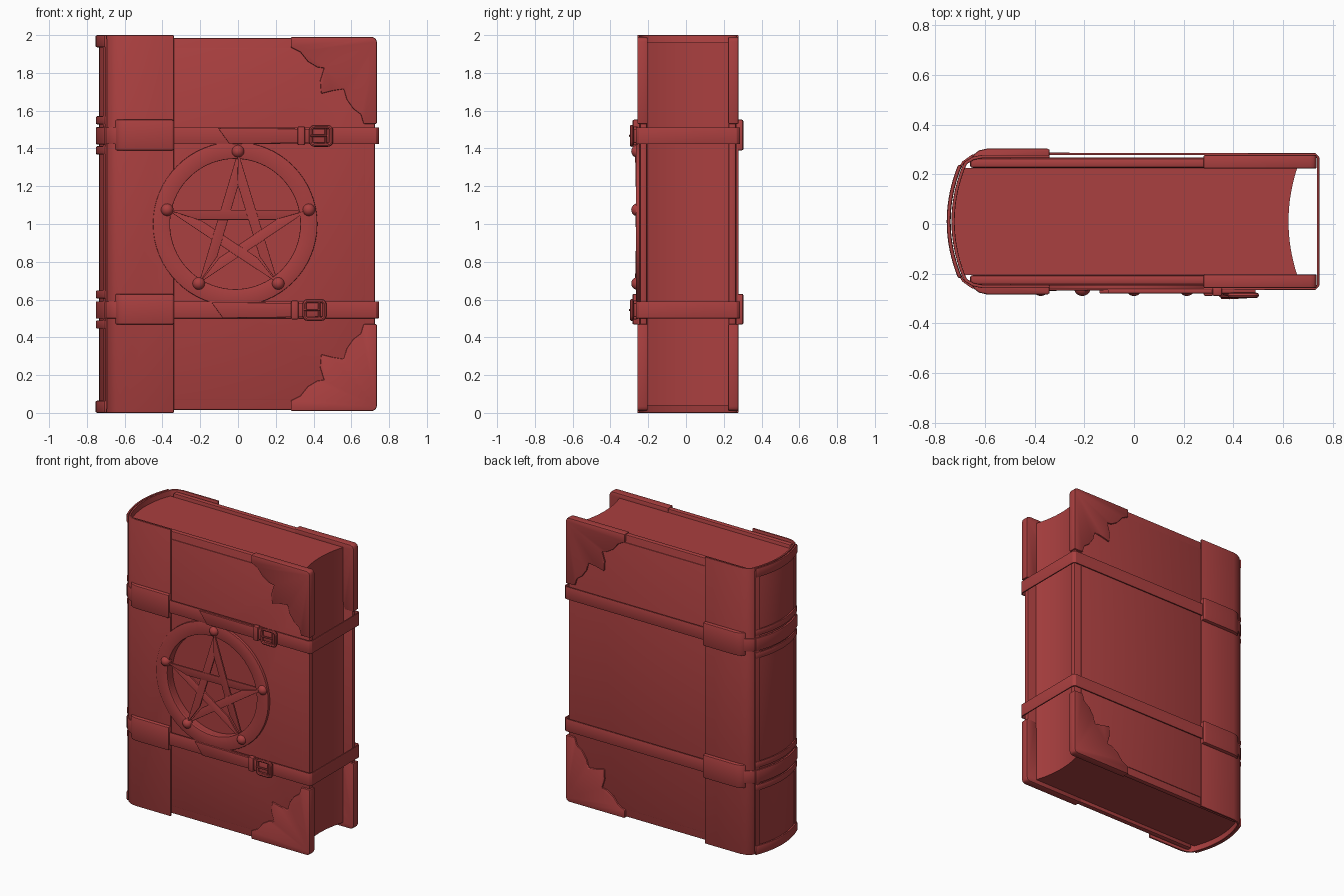
import bpy, bmesh, math
from mathutils import Vector

if "Cube" in bpy.data.objects:
    bpy.data.objects.remove(bpy.data.objects["Cube"])

YC = 0.01                      # middle of the book thickness
red = bpy.data.materials.new("red_leather")
red.diffuse_color = (0.4, 0.05, 0.05, 1)
red.use_nodes = True
red.node_tree.nodes["Principled BSDF"].inputs["Base Color"].default_value = red.diffuse_color


def place(u, v, d, axis):
    return (u, v, d) if axis == 'z' else (u, d, v)


def finish(name, bm, bevel=0, segs=2):
    bmesh.ops.recalc_face_normals(bm, faces=bm.faces)
    me = bpy.data.meshes.new(name)
    bm.to_mesh(me)
    bm.free()
    ob = bpy.data.objects.new(name, me)
    bpy.context.collection.objects.link(ob)
    me.materials.append(red)
    if bevel:
        m = ob.modifiers.new("bevel", 'BEVEL')
        m.width, m.segments, m.limit_method = bevel, segs, 'ANGLE'
        m.angle_limit = math.radians(40)
    return ob


def prism(name, pts, d0, d1, axis, bevel=0, segs=2):
    """Flat outline extruded along one axis."""
    bm = bmesh.new()
    a = [bm.verts.new(place(u, v, d0, axis)) for u, v in pts]
    b = [bm.verts.new(place(u, v, d1, axis)) for u, v in pts]
    bm.faces.new(a)
    bm.faces.new(b)
    for i in range(len(a)):
        j = (i + 1) % len(a)
        bm.faces.new((a[i], a[j], b[j], b[i]))
    return finish(name, bm, bevel, segs)


def ribbon(name, pts, t, d0, d1, axis='z', closed=False, bevel=0):
    """Path thickened by t to its left and extruded along one axis."""
    P = [Vector(p) for p in pts]
    n = len(P)
    bm = bmesh.new()
    rows = []
    for i, p in enumerate(P):
        prev = P[i - 1] if (i or closed) else None
        nxt = P[(i + 1) % n] if (i < n - 1 or closed) else None
        ds = [(p - prev).normalized() if prev else None, (nxt - p).normalized() if nxt else None]
        ns = [Vector((-d.y, d.x)) for d in ds if d]
        n1, n2 = ns[0], ns[-1]
        o = p + (n1 + n2) / (1 + n1.dot(n2)) * t
        rows.append([bm.verts.new(place(q.x, q.y, d, axis))
                     for q, d in ((p, d0), (p, d1), (o, d1), (o, d0))])
    for i in range(n if closed else n - 1):
        a, b = rows[i], rows[(i + 1) % n]
        for k in range(4):
            bm.faces.new((a[k], a[(k + 1) % 4], b[(k + 1) % 4], b[k]))
    if not closed:
        bm.faces.new(rows[0])
        bm.faces.new(rows[-1])
    return finish(name, bm, bevel)


def rect(x0, x1, z0, z1):
    return [(x0, z0), (x1, z0), (x1, z1), (x0, z1)]


def arc(w, x, k=0.9, n=16, lo=-1):
    """Shallow spine curve from lo*w to w."""
    return [(x + k * s * s, YC + s) for s in (w * (lo + (1 - lo) * i / n) for i in range(n + 1))]


def circle(r, n=64):
    return [(-0.015 + r * math.cos(i * math.tau / n), 1 + r * math.sin(i * math.tau / n)) for i in range(n)]


# page block with concave fore edge and rounded back
fore = [(x, y) for x, y in reversed(arc(0.215, 0.622, 0.75))]
prism("page_block", arc(0.215, -0.722) + fore, 0.04, 1.96, 'z')

# leather spine wrapping onto both boards
shoulder = [(-0.34, 0.255), (-0.61, 0.255), (-0.645, 0.248), (-0.672, 0.232)]
front_half = [(x, YC - y) for x, y in shoulder]
back_half = [(x, YC + y) for x, y in reversed(shoulder)]
leather = ribbon("spine_leather", front_half + arc(0.21, -0.722) + back_half, 0.013, 0, 2, bevel=0.004)

# boards with raised panel and shaped corner guards
corner = [(0.28, 1.99), (0.28, 1.935), (0.33, 1.91), (0.37, 1.86), (0.42, 1.83), (0.455, 1.825),
          (0.435, 1.76), (0.44, 1.69), (0.50, 1.705), (0.56, 1.715), (0.575, 1.66), (0.61, 1.61),
          (0.65, 1.58), (0.665, 1.53), (0.735, 1.53), (0.735, 1.965), (0.728, 1.983), (0.71, 1.99)]
cut_list = [leather]
for side, s in (("front", -1), ("back", 1)):
    board = prism(side + "_board", rect(-0.66, 0.725, 0.015, 1.985), YC + s * 0.216, YC + s * 0.254, 'y', 0.01)
    panel = prism(side + "_panel", rect(-0.5, 0.67, 0.07, 1.93), YC + s * 0.24, YC + s * 0.258, 'y', 0.003)
    if s < 0:
        cut_list += [board, panel]
    for end in ("upper", "lower"):
        pts = corner if end == "upper" else [(x, 2 - z) for x, z in corner]
        prism(f"{side}_{end}_corner", pts, YC + s * 0.213, YC + s * 0.268, 'y', 0.006)

# round window cut through the front cover
cutter = prism("window_cutter", circle(0.345), -0.4, -0.207, 'y')
cutter.hide_render = True
for ob in cut_list:
    m = ob.modifiers.new("window", 'BOOLEAN')
    m.operation, m.object, m.solver = 'DIFFERENCE', cutter, 'EXACT'

# medallion ring, interlaced star and studs
ribbon("medallion_ring", circle(0.345), -0.09, -0.266, -0.235, 'y', True, 0.004)
tips = [Vector(p) for p in ((0, 1.385), (0.375, 1.075), (0.213, 0.685), (-0.208, 0.685), (-0.375, 1.075))]
mid = Vector((0, 0.98))
for i in range(5):
    a, b = tips[i], tips[(i + 2) % 5]
    d = (b - a).normalized()
    nrm = Vector((-d.y, d.x))
    if nrm.dot(mid - a) < 0:
        nrm = -nrm
    a2, b2 = a + d * 0.165 + nrm * 0.053, b - d * 0.165 + nrm * 0.053
    bar = prism("star_bar", [a, b, b2, a2], -0.262, -0.25, 'y', 0.002)
    # tilt each bar slightly so that it passes over one neighbour and under the other
    for v in bar.data.vertices:
        v.co.y += 0.008 * (Vector((v.co.x, v.co.z)) - (a + b) / 2).dot(d) / 0.37
    bpy.ops.mesh.primitive_uv_sphere_add(segments=20, ring_count=12, radius=0.034,
                                         location=(a.x, -0.256, a.y))
    stud = bpy.context.object
    stud.name = "star_stud"
    stud.data.materials.append(red)

# raised spine edges
spine = arc(0.225, -0.738)
for z0, z1 in ((0, 0.065), (1.935, 2)):
    ribbon("spine_end_band", spine, 0.016, z0, z1, bevel=0.008)
for part in (arc(0.225, -0.738, n=4, lo=0.84), [(x, 2 * YC - y) for x, y in reversed(arc(0.225, -0.738, n=4, lo=0.84))]):
    ribbon("spine_panel_frame", part, 0.01, 0.02, 1.98, bevel=0.004)


def tube(name, pts, cyclic, r):
    cu = bpy.data.curves.new(name, 'CURVE')
    cu.dimensions, cu.bevel_depth, cu.bevel_resolution = '3D', r, 2
    cu.use_fill_caps = True
    sp = cu.splines.new('POLY')
    sp.points.add(len(pts) - 1)
    for p, q in zip(sp.points, pts):
        p.co = (*q, 1)
    sp.use_cyclic_u = cyclic
    ob = bpy.data.objects.new(name, cu)
    bpy.context.collection.objects.link(ob)
    cu.materials.append(red)


# straps with spine ribs, side patches, tails and buckles
side = [(0.737, 0.255), (0.727, 0.266), (-0.34, 0.268), (-0.61, 0.268), (-0.65, 0.26), (-0.685, 0.235)]
loop = [(x, YC - y) for x, y in side] + arc(0.21, -0.738) + [(x, YC + y) for x, y in reversed(side)]
for label, zc, bx in (("upper", 1.467, 0), ("lower", 0.545, -0.035)):
    ribbon(label + "_strap", loop, 0.009, zc - 0.044, zc + 0.044, closed=True, bevel=0.002)
    ribbon(label + "_spine_band", spine, 0.015, zc - 0.046, zc + 0.046, bevel=0.006)
    for dz in (-0.077, 0.082):
        ribbon(label + "_spine_rib", spine, 0.014, zc + dz - 0.022, zc + dz + 0.022, bevel=0.007)
    for s in (-1, 1):
        # patch outline with rounded leading edge
        prof = [(-0.34, 0.25), (-0.34, 0.288), (-0.345, 0.294), (-0.59, 0.294), (-0.625, 0.286),
                (-0.645, 0.27), (-0.655, 0.245)]
        prism(label + "_patch", [(x, YC + s * y) for x, y in prof], zc - 0.077, zc + 0.085, 'z', 0.008)
    prism(label + "_strap_tail", [(bx - 0.105, zc + 0.04), (bx - 0.045, zc - 0.043), (bx + 0.49, zc - 0.036),
                                  (bx + 0.49, zc + 0.036)], -0.279, -0.262, 'y', 0.002)
    prism(label + "_keeper", rect(bx + 0.315, bx + 0.355, zc - 0.05, zc + 0.05), -0.29, -0.255, 'y', 0.008)
    # rounded buckle frame
    frame = []
    for k in range(4):
        cx = bx + 0.445 + (0.03 if k in (0, 3) else -0.04)
        cz = zc + (0.03 if k < 2 else -0.03)
        for j in range(4):
            ang = math.pi / 2 * (k + j / 3)
            frame.append((cx + 0.018 * math.cos(ang), -0.287, cz + 0.018 * math.sin(ang)))
    tube(label + "_buckle_frame", frame, True, 0.0105)
    tube(label + "_buckle_bar", [(bx + 0.465, -0.286, zc - 0.045), (bx + 0.465, -0.286, zc + 0.045)], False, 0.006)
    tube(label + "_buckle_prong", [(bx + 0.47, -0.292, zc), (bx + 0.385, -0.297, zc)], False, 0.006)

# bake modifiers, drop the cutter and shade
bpy.ops.object.select_all(action='SELECT')
bpy.context.view_layer.objects.active = leather
bpy.ops.object.convert(target='MESH')
bpy.data.objects.remove(cutter)
bpy.ops.object.select_all(action='SELECT')
bpy.context.view_layer.objects.active = leather
bpy.ops.object.shade_smooth_by_angle(angle=math.radians(35))
